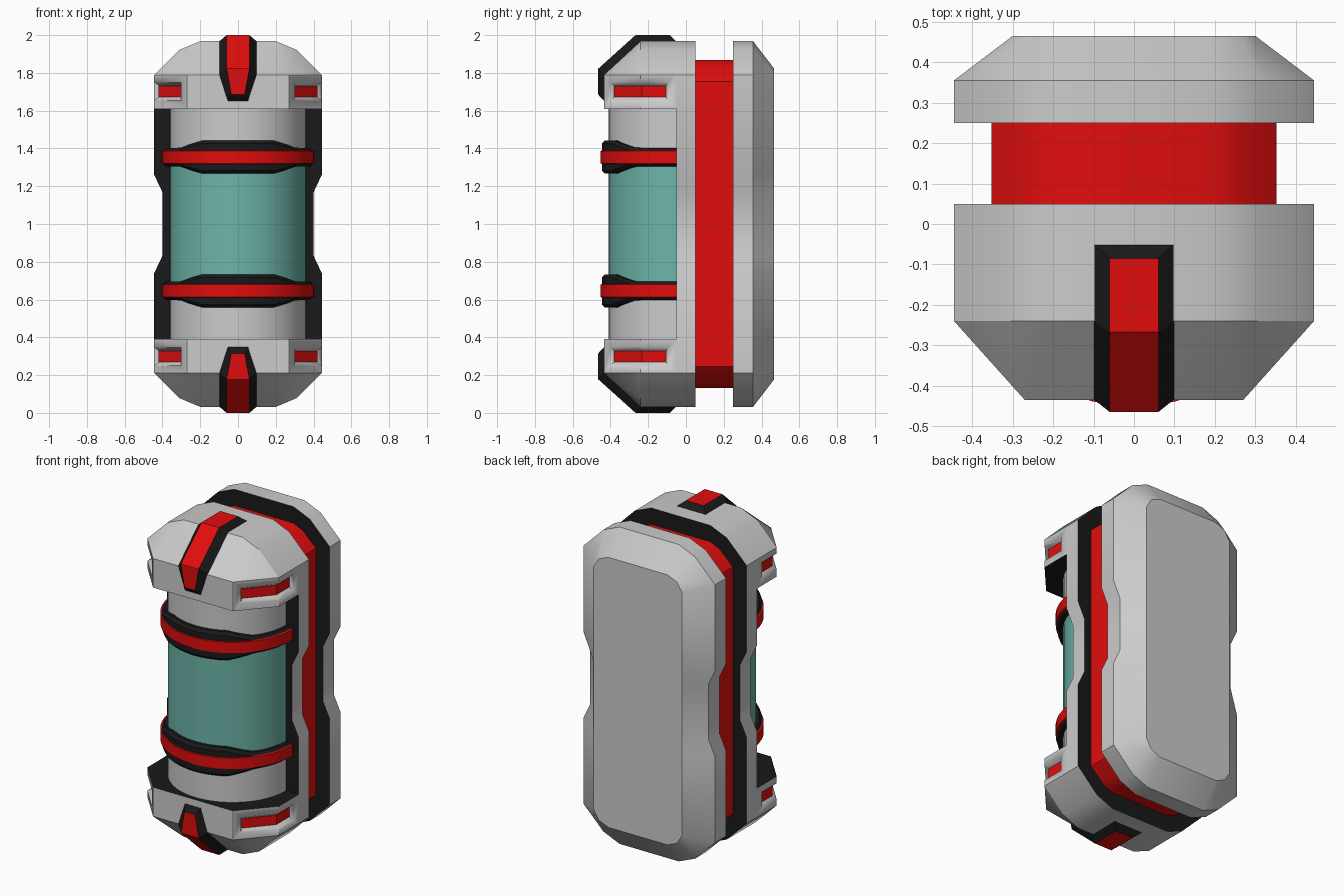
import bpy, bmesh
from math import sin, cos, radians

if "Cube" in bpy.data.objects:
    bpy.data.objects.remove(bpy.data.objects["Cube"])

# All parts are modelled around mid height, so Z mirroring is about z = 1.
MID = 1.0

def material(name, rgb):
    m = bpy.data.materials.new(name)
    m.diffuse_color = (*rgb, 1)
    m.use_nodes = True
    m.node_tree.nodes["Principled BSDF"].inputs["Base Color"].default_value = m.diffuse_color
    return m

BLACK = material("black", (0.01, 0.01, 0.01))
RED = material("red", (0.75, 0.004, 0.004))
TEAL = material("teal", (0.15, 0.46, 0.39))

def finish(name, bm, mats=(), paint=None, mirror=""):
    """Turn a bmesh into an object; paint(face) gives the material slot."""
    bmesh.ops.recalc_face_normals(bm, faces=bm.faces)
    bm.normal_update()
    if paint:
        for f in bm.faces:
            f.material_index = int(paint(f))
    me = bpy.data.meshes.new(name)
    bm.to_mesh(me)
    bm.free()
    for m in mats:
        me.materials.append(m)
    ob = bpy.data.objects.new(name, me)
    ob.location.z = MID
    bpy.context.collection.objects.link(ob)
    bpy.ops.object.select_all(action='DESELECT')
    ob.select_set(True)
    bpy.context.view_layer.objects.active = ob
    bpy.ops.object.shade_smooth_by_angle(angle=radians(30))
    if mirror:
        mod = ob.modifiers.new("mirror", 'MIRROR')
        mod.use_axis = ["X" in mirror, False, "Z" in mirror]
        mod.use_mirror_merge = False
    return ob

def loft(name, rings, *args, **kw):
    """Skin a row of equal closed rings and cap both ends."""
    bm = bmesh.new()
    vs = [[bm.verts.new(p) for p in r] for r in rings]
    bm.verts.index_update()
    n = len(rings[0])
    for a, b in zip(vs, vs[1:]):
        for j in range(n):
            k = (j + 1) % n
            bm.faces.new((a[j], a[k], b[k], b[j]))
    bm.faces.new(vs[0])
    bm.faces.new(vs[-1])
    return finish(name, bm, *args, **kw)

def outline(q, y):
    """Mirror a quarter outline (x, z) into a full ring at depth y."""
    r = q + [(x, -z) for x, z in q[::-1]]
    r += [(-x, z) for x, z in r[::-1]]
    return [(x, y, z) for x, z in r]

# Shell outlines: corner, then the waist notch
CORNER = [(.2, .968), (.31, .922), (.445, .788)]
OUTER = CORNER + [(.445, .263), (.4, .168)]
PANEL = [(.2, .825), (.265, .798), (.3, .74), (.3, .263), (.3, .168)]
CORE = [(.2, .868), (.265, .838), (.352, .755)]

loft("back_shell", [outline(OUTER, .25), outline(OUTER, .355), outline(PANEL, .465)],
     (None, BLACK), lambda f: f.normal.y < -.9)
loft("front_frame", [outline(OUTER, -.05), outline(OUTER, .05)],
     (None, BLACK), lambda f: abs(f.normal.y) > .9)
loft("red_core", [outline(CORE, .04), outline(CORE, .26)], (RED,))

# End caps: convex block with a chamfered front
bm = bmesh.new()
for s in (-1, 1):
    for y in (-.05, -.24):
        for x, z in CORNER + [(.445, .61)]:
            bm.verts.new((s * x, y, z))
    for z in (.788, .61):
        bm.verts.new((s * .27, -.435, z))
bmesh.ops.convex_hull(bm, input=bm.verts)
bmesh.ops.dissolve_limit(bm, angle_limit=radians(1), verts=bm.verts, edges=bm.edges)
cap = finish("end_cap", bm, (None, BLACK), lambda f: f.normal.z < -.9)

# Lamp recess wrapping each cap corner, tapered towards its floor
def wrap(name, outer, inner, ho, hi, *args):
    zc = .702
    loft_rings = [[(*o, zc - ho), (*o, zc + ho), (*i, zc + hi), (*i, zc - hi)]
                  for o, i in zip(outer, inner)]
    return loft(name, loft_rings, *args)

FLOOR = [(.289, -.378), (.418, -.23), (.418, -.105)]
cutter = wrap("lamp_cutter", [(.304, -.407), (.45, -.242), (.45, -.095)], FLOOR, .053, .029,
              (), None, "X")
cutter.hide_render = True
cutter.display_type = 'WIRE'
cut = cap.modifiers.new("lamp_recess", 'BOOLEAN')
cut.operation = 'DIFFERENCE'
cut.solver = 'EXACT'
cut.object = cutter
mod = cap.modifiers.new("mirror", 'MIRROR')
mod.use_axis = (False, False, True)
mod.use_mirror_merge = False

# Red lamps on the recess floor
wrap("lamp", [(.292, -.381), (.422, -.232), (.422, -.105)],
     [(.275, -.366), (.4, -.222), (.4, -.105)], .029, .029, (RED,), None, "XZ")

# Clips folded over the caps: base y, z, half width, then raised y, z, half width
clip = [(-.05, .966, .1, -.085, 1, .06), (-.24, .966, .1, -.267, 1, .06),
        (-.433, .788, .1, -.465, .822, .06), (-.433, .65, .055, -.465, .685, .035)]
loft("clip", [[(-w, y, z), (-tw, ty, tz), (tw, ty, tz), (w, y, z)]
              for y, z, w, ty, tz, tw in clip],
     (BLACK, RED), lambda f: all(v.index % 4 in (1, 2) for v in f.verts), "Z")

# Canister: half-round barrel facing the front
def polar(r, deg, z):
    a = radians(deg)
    return (r * sin(a), -.05 - r * cos(a), z)

def half_round(name, r, z0, z1, *args):
    return loft(name, [[polar(r, -90 + 7.5 * i, z) for i in range(25)] for z in (z0, z1)], *args)

half_round("glass", .36, -.36, .36, (TEAL,))
half_round("barrel_end", .36, .36, .615, (), None, "Z")

# Straps: black band that widens across the front, with a red stripe
STRAP_Z = .354
def strap(name, r0, r1, r2, half, bevel, mat):
    rings = []
    for i in range(25):
        d = -90 + 7.5 * i
        h = half(abs(d))
        sec = [(r0, -h), (r1, -h), (r2, bevel - h), (r2, h - bevel), (r1, h), (r0, h)]
        rings.append([polar(r, d, STRAP_Z + z) for r, z in sec])
    loft(name, rings, (mat,), None, "Z")

strap("strap", .34, .38, .396,
      lambda d: .049 + .038 * min(1, max(0, (54 - d) / 24)), .016, BLACK)
strap("strap_stripe", .35, .395, .402, lambda d: .036, .003, RED)
